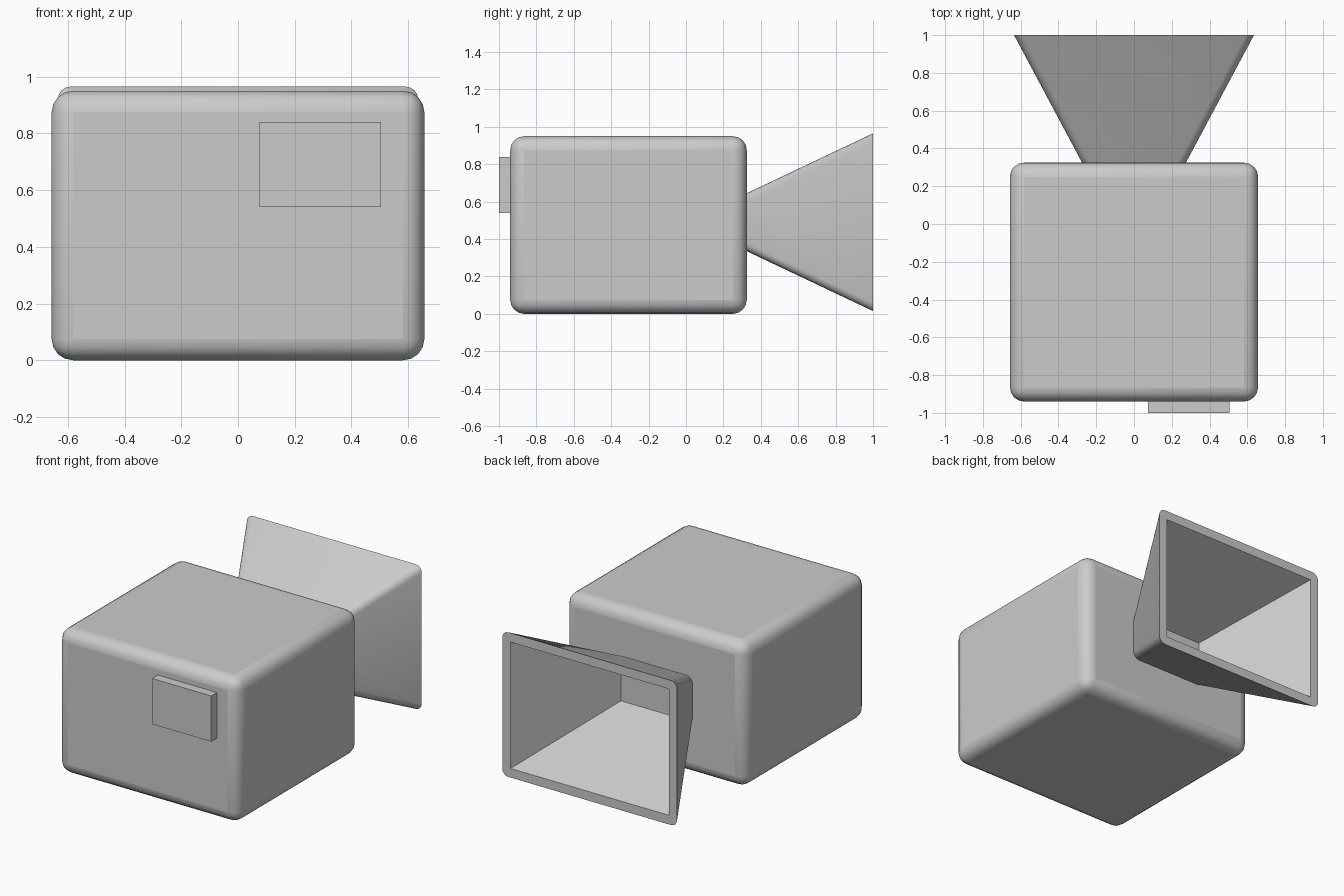
import bpy, bmesh

if "Cube" in bpy.data.objects:
    bpy.data.objects.remove(bpy.data.objects["Cube"])


def finish(name, bm):
    bmesh.ops.recalc_face_normals(bm, faces=bm.faces)
    mesh = bpy.data.meshes.new(name)
    bm.to_mesh(mesh)
    bm.free()
    ob = bpy.data.objects.new(name, mesh)
    bpy.context.collection.objects.link(ob)
    return ob


def box(name, lo, hi):
    bm = bmesh.new()
    bmesh.ops.create_cube(bm, size=1)
    for v in bm.verts:
        v.co = [l + (c + 0.5) * (h - l) for c, l, h in zip(v.co, lo, hi)]
    return finish(name, bm)


def frustum(name, back, front, zc, radius=0):
    """Tapered box along y; back and front are (y, half width, half height)."""
    bm = bmesh.new()
    bmesh.ops.create_cube(bm, size=2)
    for v in bm.verts:
        y, hx, hz = front if v.co.y > 0 else back
        v.co = (v.co.x * hx, y, zc + v.co.z * hz)
    if radius:
        long_edges = [e for e in bm.edges if abs(e.verts[0].co.y - e.verts[1].co.y) > 0.1]
        bmesh.ops.bevel(bm, geom=long_edges, offset=radius, segments=4,
                        profile=0.5, affect='EDGES')
    return finish(name, bm)


def smooth(ob):
    bpy.ops.object.select_all(action='DESELECT')
    ob.select_set(True)
    bpy.context.view_layer.objects.active = ob
    bpy.ops.object.shade_smooth_by_angle(angle=0.6)


# Rounded main housing
body = box("body", (-0.657, -0.94, 0.0), (0.657, 0.325, 0.95))
bev = body.modifiers.new("round", 'BEVEL')
bev.width = 0.075
bev.segments = 4
smooth(body)

# Small plate on the front
box("front_plate", (0.075, -1.0, 0.54), (0.505, -0.92, 0.84))

# Flared hollow hood at the back, with sharp inner walls
hood = frustum("hood", (0.325, 0.275, 0.155), (1.0, 0.635, 0.475), 0.49, 0.04)
cutter = frustum("hood_cutter", (0.34, 0.235, 0.132), (1.1, 0.6265, 0.458), 0.49)
cutter.hide_render = True
cutter.hide_viewport = False
cutter.display_type = 'WIRE'
cut = hood.modifiers.new("hollow", 'BOOLEAN')
cut.operation = 'DIFFERENCE'
cut.solver = 'EXACT'
cut.object = cutter
bpy.context.view_layer.objects.active = hood
hood.select_set(True)
bpy.ops.object.modifier_apply(modifier=cut.name)
bpy.data.objects.remove(cutter)
smooth(hood)
